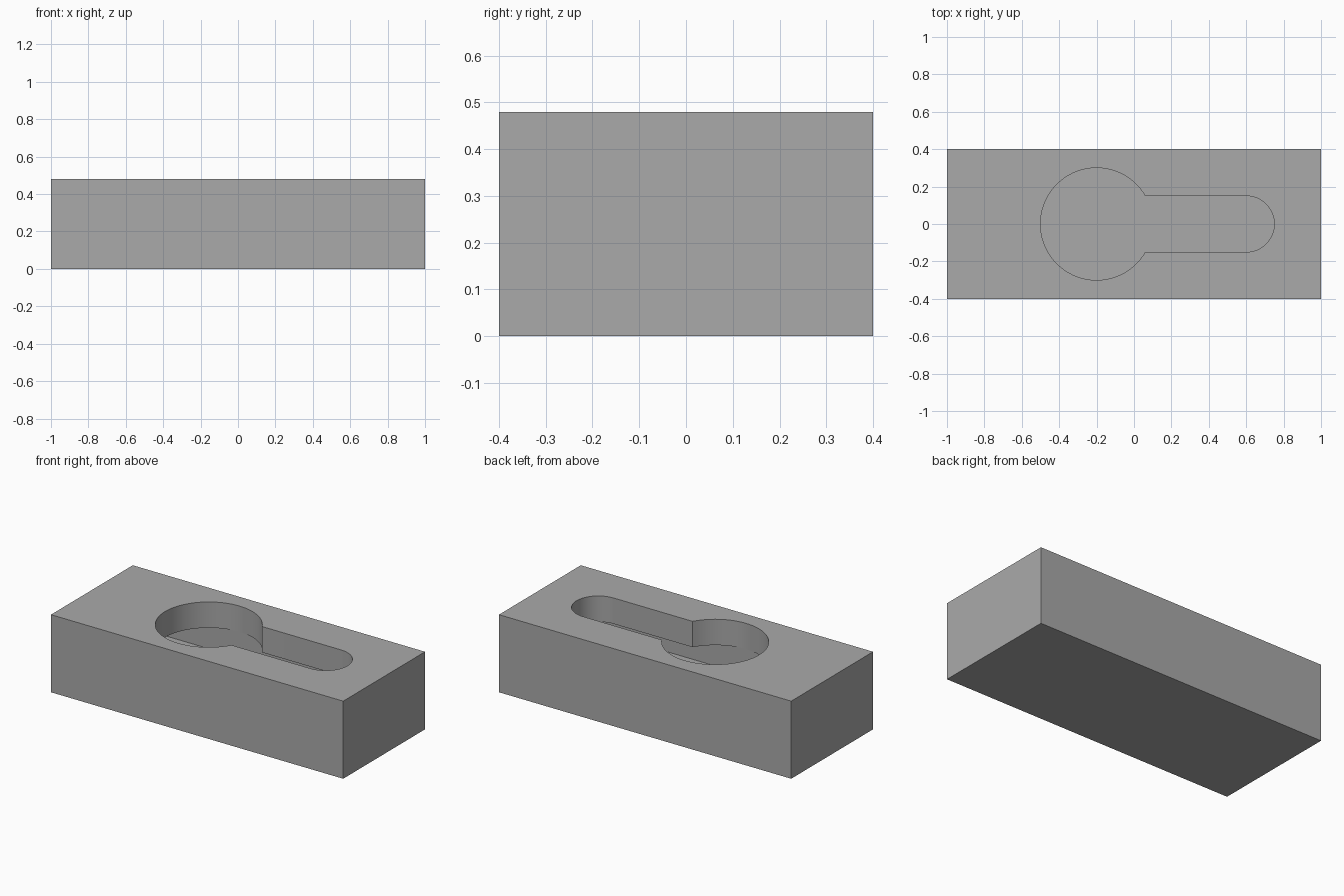
import bpy
from math import sin, cos, pi, asin, sqrt
import bmesh

if "Cube" in bpy.data.objects:
    bpy.data.objects.remove(bpy.data.objects["Cube"], do_unlink=True)

grey = bpy.data.materials.new("plain grey")
grey.use_nodes = True
colour = (0.40, 0.40, 0.40, 1)
grey.diffuse_color = colour
grey.node_tree.nodes["Principled BSDF"].inputs["Base Color"].default_value = colour


def prism(name, outline, bottom, top):
    """Extrude a flat outline between two heights."""
    bm = bmesh.new()
    face = bm.faces.new([bm.verts.new((x, y, bottom)) for x, y in outline])
    up = bmesh.ops.extrude_face_region(bm, geom=[face])["geom"]
    bmesh.ops.translate(bm, vec=(0, 0, top - bottom),
                        verts=[v for v in up if isinstance(v, bmesh.types.BMVert)])
    bmesh.ops.recalc_face_normals(bm, faces=bm.faces)
    mesh = bpy.data.meshes.new(name)
    bm.to_mesh(mesh)
    bm.free()
    mesh.materials.append(grey)
    obj = bpy.data.objects.new(name, mesh)
    bpy.context.collection.objects.link(obj)
    return obj


def rectangle(half_x, half_y):
    return [(-half_x, -half_y), (half_x, -half_y), (half_x, half_y), (-half_x, half_y)]


def arc(cx, r, start, end, steps):
    return [(cx + r * cos(start + (end - start) * i / steps),
             r * sin(start + (end - start) * i / steps)) for i in range(steps + 1)]


# Solid block
block = prism("keyhole_block", rectangle(1, 0.4), 0, 0.48)

# Keyhole opening: large round end joined to a narrow round-ended slot
meet = asin(0.15 / 0.3)
keyhole = arc(-0.2, 0.3, meet, 2 * pi - meet, 60) + arc(0.6, 0.15, -pi / 2, pi / 2, 30)
opening = prism("opening_cutter", keyhole, 0.24, 0.6)

# Wider hidden chamber below the lip
chamber = prism("chamber_cutter", rectangle(0.9, 0.3), 0.16, 0.32)

for cutter in (chamber, opening):
    cut = block.modifiers.new(cutter.name, "BOOLEAN")
    cut.operation = "DIFFERENCE"
    cut.solver = "EXACT"
    cut.object = cutter
    cutter.hide_render = True

# Apply the cuts and remove the cutters
bpy.context.view_layer.objects.active = block
block.select_set(True)
for name in [m.name for m in block.modifiers]:
    bpy.ops.object.modifier_apply(modifier=name)
for cutter in (chamber, opening):
    bpy.data.objects.remove(cutter, do_unlink=True)
bpy.ops.object.shade_smooth_by_angle(angle=pi / 6)
